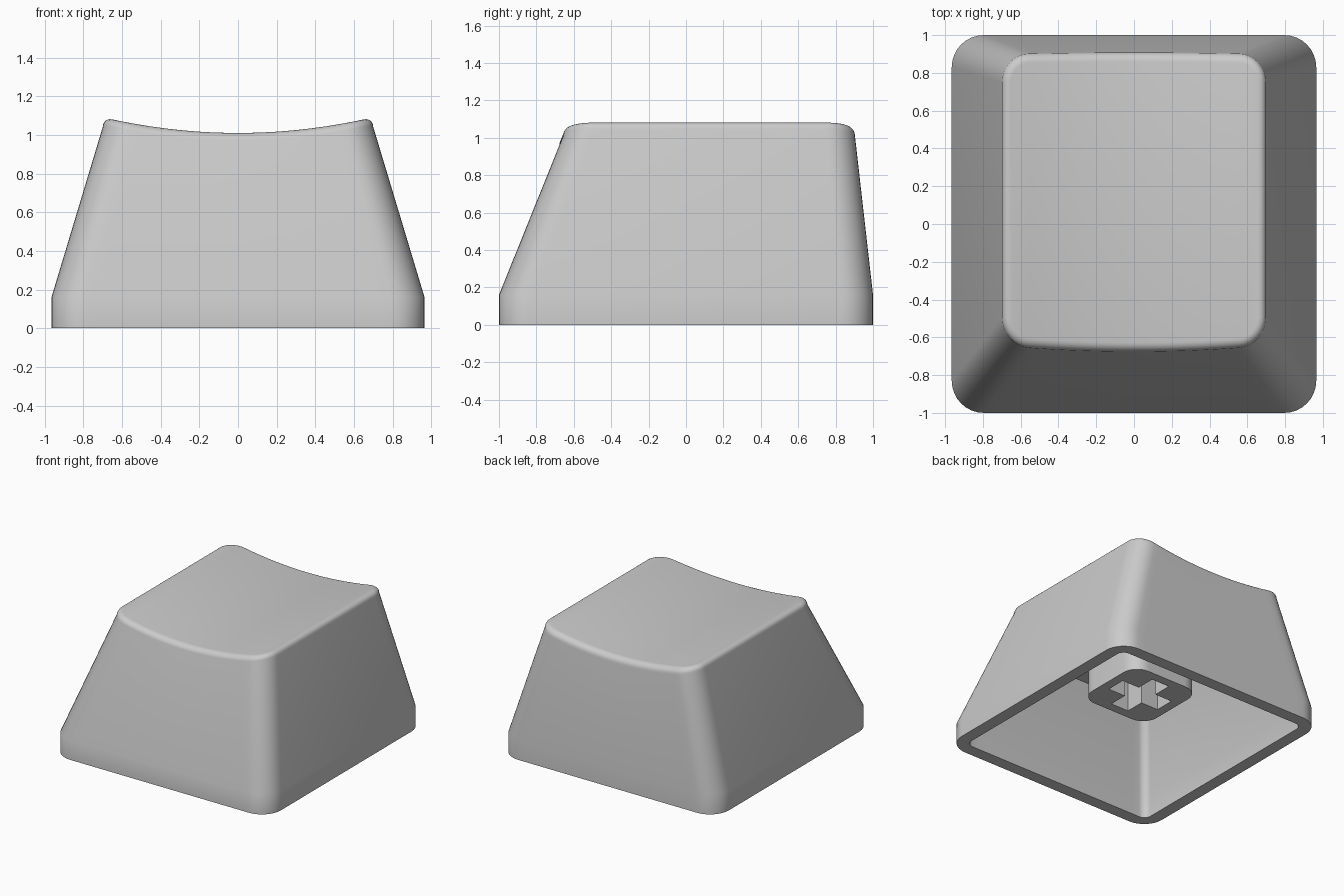
import bpy, bmesh, math
from mathutils import Vector

if "Cube" in bpy.data.objects:
    bpy.data.objects.remove(bpy.data.objects["Cube"], do_unlink=True)

ARC, SPAN = 8, 24          # segments per corner and along front/back edges
SHOULDER, TOP = 0.16, 1.04  # heights where the taper starts and ends
FILLET = 0.05

plastic = bpy.data.materials.new("light grey plastic")
plastic.use_nodes = True
GREY = (0.6, 0.6, 0.6, 1)
plastic.diffuse_color = GREY
plastic.node_tree.nodes["Principled BSDF"].inputs["Base Color"].default_value = GREY


def plan(hx, y0, y1, r):
    """Rounded rectangle, front edge left to right, then back edge right to left."""
    half = []
    for i in range(ARC + 1):
        a = math.pi / 2 * i / ARC
        half.append((-hx + r - r * math.cos(a), r - r * math.sin(a)))
    left = hx - r
    middle = [(-left + 2 * left * i / SPAN, 0) for i in range(1, SPAN)]
    half += middle + [(-x, d) for x, d in reversed(half)]
    return [Vector((x, y0 + d, 0)) for x, d in half] + \
           [Vector((x, y1 - d, 0)) for x, d in reversed(half)]


def dish(x):
    return 1.01 + 0.07 * (x / 0.65) ** 2


def ring(bm, points, z):
    return [bm.verts.new((p.x, p.y, z(p.x) if callable(z) else z)) for p in points]


def bridge(bm, a, b):
    n = len(a)
    for i in range(n):
        j = (i + 1) % n
        bm.faces.new((a[i], a[j], b[j], b[i]))


def strips(bm, loop):
    """Close a ring with strips running front to back."""
    n = len(loop)
    for i in range(n // 2 - 1):
        bm.faces.new((loop[i], loop[i + 1], loop[n - 2 - i], loop[n - 1 - i]))


def finish(bm, name):
    bmesh.ops.recalc_face_normals(bm, faces=bm.faces)
    mesh = bpy.data.meshes.new(name)
    bm.to_mesh(mesh)
    bm.free()
    mesh.materials.append(plastic)
    obj = bpy.data.objects.new(name, mesh)
    bpy.context.collection.objects.link(obj)
    bpy.ops.object.select_all(action="DESELECT")
    obj.select_set(True)
    bpy.context.view_layer.objects.active = obj
    bpy.ops.object.shade_smooth_by_angle(angle=math.radians(35))
    return obj


# Hollow cap: inner ceiling, rim, skirt, tapered walls, rounded edge, dished top
bm = bmesh.new()
base = plan(0.965, -1, 1, 0.17)
upper = plan(0.70, -0.645, 0.90, 0.15)
rings = [
    ring(bm, plan(0.65, -0.65, 0.82, 0.06), 0.765),
    ring(bm, plan(0.86, -0.895, 0.895, 0.06), SHOULDER),
    ring(bm, plan(0.865, -0.90, 0.90, 0.06), 0),
    ring(bm, base, 0),
    ring(bm, base, SHOULDER),
]
wall = []
for b, u in zip(base, upper):
    t = (dish(u.x) - FILLET - SHOULDER) / (TOP - SHOULDER)
    p = b.lerp(u, t)
    p.z = dish(u.x) - FILLET
    wall.append(p)
rings.append([bm.verts.new(p) for p in wall])
for k in range(1, 7):
    a = math.pi / 2 * k / 6
    d = FILLET * (1 - math.cos(a))
    inset = plan(0.70 - d, -0.645 + d, 0.90 - d, 0.15 - d)
    loop = []
    for p, u, w in zip(inset, upper, wall):
        q = w + (p - u)
        q.z = dish(q.x) - FILLET * (1 - math.sin(a))
        loop.append(bm.verts.new(q))
    rings.append(loop)
for lower, higher in zip(rings, rings[1:]):
    bridge(bm, lower, higher)
strips(bm, rings[0])
strips(bm, rings[-1])
finish(bm, "cap_shell")

# Mounting stem with a cross-shaped socket
bm = bmesh.new()
STEM_Y, STEM_Z, ROOF, FLOOR = 0.07, 0.31, 0.77, 0.70
outer = plan(0.31, STEM_Y - 0.31, STEM_Y + 0.31, 0.13)
low, high = ring(bm, outer, STEM_Z), ring(bm, outer, ROOF)
bridge(bm, low, high)
ARM, HALF = 0.235, 0.08
cross = []
for k in range(4):
    c, s = round(math.cos(k * math.pi / 2)), round(math.sin(k * math.pi / 2))
    for x, y in ((ARM, -HALF), (ARM, HALF), (HALF, HALF)):
        cross.append(Vector((c * x - s * y, STEM_Y + s * x + c * y, 0)))
mouth, floor = ring(bm, cross, STEM_Z), ring(bm, cross, FLOOR)
bridge(bm, mouth, floor)
bm.faces.new(floor)
rim = [e for e in bm.edges if all(abs(v.co.z - STEM_Z) < 1e-5 for v in e.verts)]
bmesh.ops.triangle_fill(bm, edges=rim, use_beauty=True)
finish(bm, "stem")
